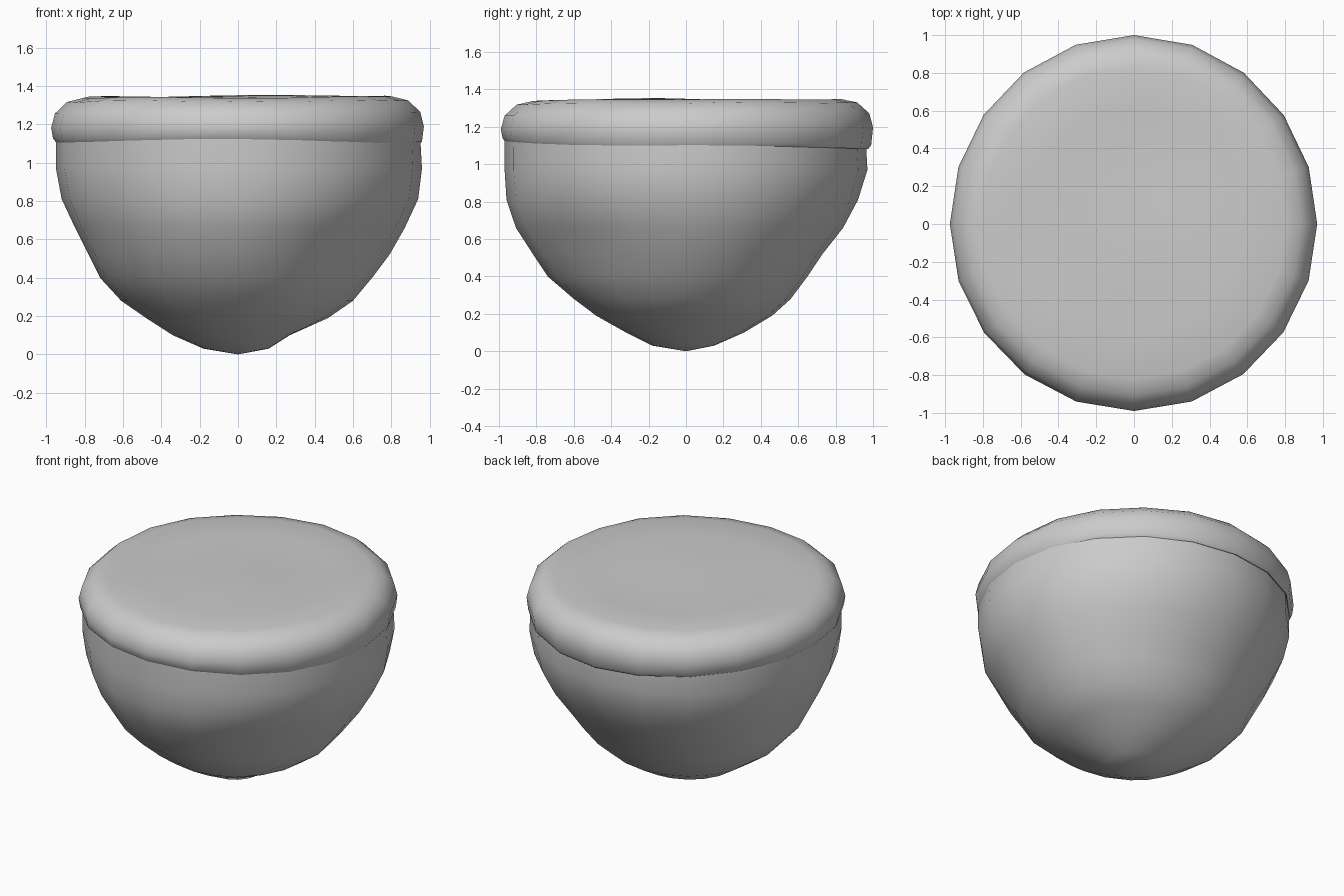
import bpy, bmesh, math

cube = bpy.data.objects.get("Cube")
if cube:
    bpy.data.objects.remove(cube, do_unlink=True)

SIDES = 20

stone = bpy.data.materials.new("light grey")
stone.use_nodes = True
GREY = (0.6, 0.6, 0.6, 1)
stone.diffuse_color = GREY
stone.node_tree.nodes["Principled BSDF"].inputs["Base Color"].default_value = GREY


def blend(radii, a):
    """Radius at angle a from the radii towards +x, +y, -x and -y."""
    c, s = math.cos(a), math.sin(a)
    east, north, west, south = radii
    return (east if c > 0 else west) * c * c + (north if s > 0 else south) * s * s


def loft(name, rings, start, end):
    """Bridge rings of points and close both ends with a fan."""
    bm = bmesh.new()
    loops = [[bm.verts.new(p) for p in ring] for ring in rings]
    for lower, upper in zip(loops, loops[1:]):
        for i in range(SIDES):
            j = (i + 1) % SIDES
            bm.faces.new((lower[i], lower[j], upper[j], upper[i]))
    for loop, tip in ((loops[0], start), (loops[-1], end)):
        centre = bm.verts.new(tip)
        for i in range(SIDES):
            bm.faces.new((loop[i], loop[(i + 1) % SIDES], centre))
    bmesh.ops.recalc_face_normals(bm, faces=bm.faces)
    mesh = bpy.data.meshes.new(name)
    bm.to_mesh(mesh)
    bm.free()
    mesh.materials.append(stone)
    obj = bpy.data.objects.new(name, mesh)
    bpy.context.collection.objects.link(obj)
    bpy.ops.object.select_all(action="DESELECT")
    obj.select_set(True)
    bpy.context.view_layer.objects.active = obj
    bpy.ops.object.shade_smooth_by_angle(angle=math.radians(50))
    return obj


angles = [math.tau * i / SIDES for i in range(SIDES)]

# Rounded rock body: height, then radius towards +x, +y, -x, -y
body = [
    (0.03, (.16, .15, .18, .18)),
    (0.10, (.27, .31, .34, .32)),
    (0.19, (.47, .46, .48, .48)),
    (0.28, (.60, .56, .61, .60)),
    (0.40, (.70, .65, .72, .74)),
    (0.52, (.79, .73, .78, .82)),
    (0.66, (.87, .84, .85, .91)),
    (0.81, (.94, .92, .92, .96)),
    (0.97, (.96, .97, .95, .97)),
    (1.15, (.95, .96, .95, .97)),
]


def dent(a, z):
    """Shallow hollow in the front left flank."""
    return 0.06 * math.exp(-((a - 1.75 * math.pi) / 0.4) ** 2 - ((z - 0.55) / 0.2) ** 2)


rings = []
for z, radii in body:
    ring = []
    for a in angles:
        r = blend(radii, a) - dent(a, z)
        ring.append((r * math.cos(a), r * math.sin(a), z))
    rings.append(ring)
loft("rock_body", rings, (0, 0, 0), (0, 0, 1.15))

# Overhanging cap: height and scale of the rim outline
rim = (.97, 1.0, .975, .99)
cap = [(1.13, .92), (1.10, .975), (1.12, .99), (1.19, 1.0), (1.265, .98),
       (1.325, .915), (1.345, .83), (1.345, .6), (1.345, .4), (1.345, .2)]


def ripple(x, y):
    """Gentle unevenness of the top."""
    return 0.008 * math.sin(3 * x + 1.2) * math.cos(5 * y + 1) + 0.004 * x


rings = []
for k, (z, scale) in enumerate(cap):
    ring = []
    for a in angles:
        r = blend(rim, a) * scale
        x, y = r * math.cos(a), r * math.sin(a)
        if k < 3:
            h = z - 0.008 * x - 0.012 * y + 0.006 * math.sin(3 * a)
        else:
            h = z + ripple(x, y)
        ring.append((x, y, h))
    rings.append(ring)
loft("top_cap", rings, (0, 0, 1.13), (0.02, 0, 1.35))
